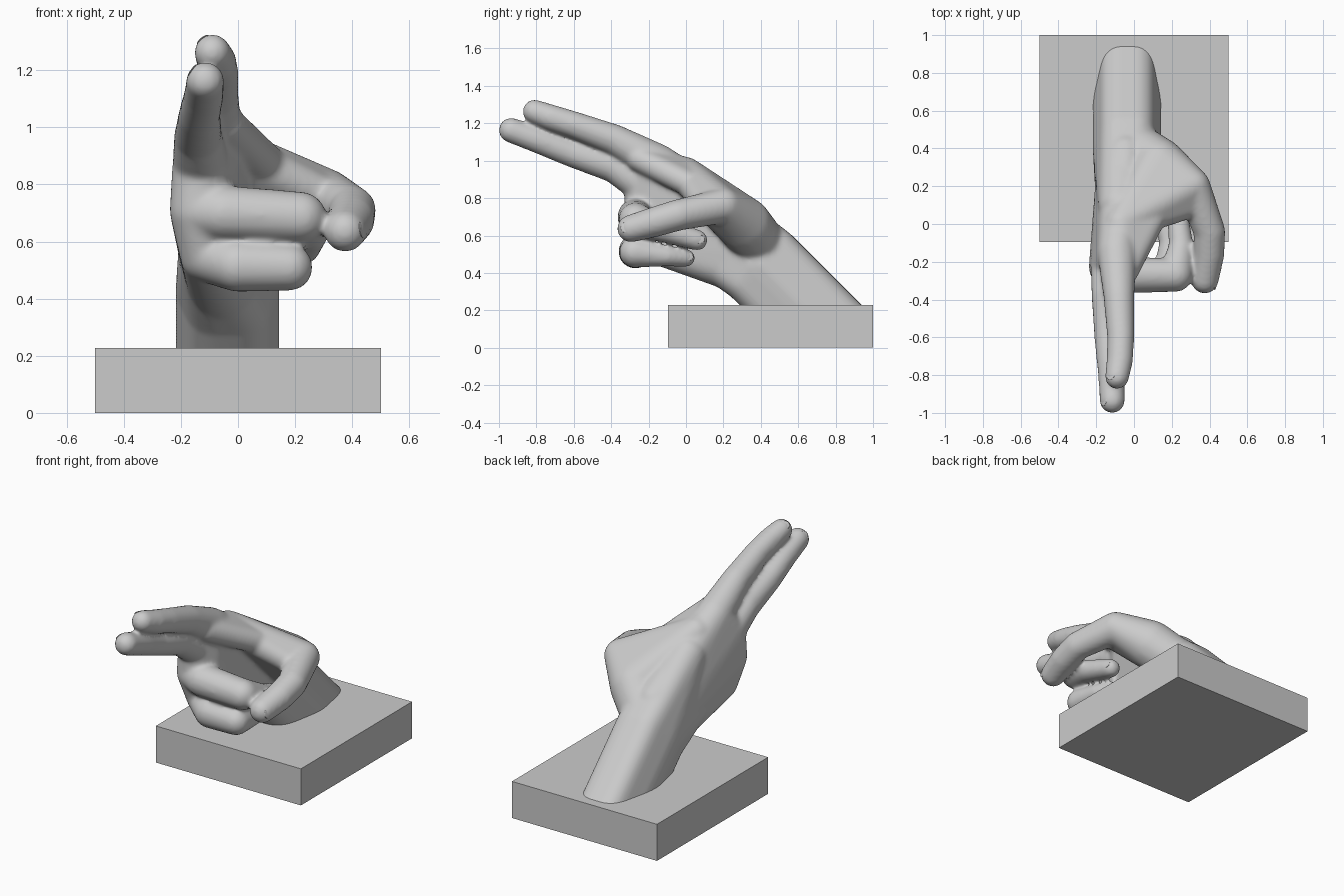
import bpy, bmesh
from mathutils import Vector, Matrix

cube = bpy.data.objects.get("Cube")
if cube:
    bpy.data.objects.remove(cube, do_unlink=True)

grey = bpy.data.materials.new("plaster_grey")
grey.use_nodes = True
grey.diffuse_color = (0.6, 0.6, 0.6, 1)
grey.node_tree.nodes["Principled BSDF"].inputs["Base Color"].default_value = (0.6, 0.6, 0.6, 1)


def add_object(name, bm):
    mesh = bpy.data.meshes.new(name)
    bm.to_mesh(mesh)
    bm.free()
    mesh.materials.append(grey)
    obj = bpy.data.objects.new(name, mesh)
    bpy.context.collection.objects.link(obj)
    return obj


def hull(target, balls, floor=None):
    """Wrap balls (x, y, z, radius) in a convex skin and add it to target."""
    bm = bmesh.new()
    for x, y, z, r in balls:
        bmesh.ops.create_icosphere(bm, subdivisions=3, radius=r,
                                   matrix=Matrix.Translation((x, y, z)))
    points = [v.co.copy() for v in bm.verts]
    bm.clear()
    for p in points:
        bm.verts.new(p)
    bmesh.ops.convex_hull(bm, input=bm.verts[:])
    loose = [v for v in bm.verts if not v.link_faces]
    bmesh.ops.delete(bm, geom=loose, context='VERTS')
    if floor is not None:
        bmesh.ops.bisect_plane(bm, geom=bm.verts[:] + bm.edges[:] + bm.faces[:],
                               plane_co=(0, 0, floor), plane_no=(0, 0, 1), clear_inner=True)
        bmesh.ops.holes_fill(bm, edges=[e for e in bm.edges if e.is_boundary], sides=0)
    bmesh.ops.recalc_face_normals(bm, faces=bm.faces[:])
    temp = bpy.data.meshes.new("temp")
    bm.to_mesh(temp)
    bm.free()
    target.from_mesh(temp)
    bpy.data.meshes.remove(temp)


def limb(target, joints):
    for a, b in zip(joints, joints[1:]):
        hull(target, [a, b])


def arm_section(y, z):
    upper = [(-0.035 + s * 0.045, y + 0.093, z + 0.093, 0.1) for s in (-1, 1)]
    lower = [(-0.035 + s * 0.04, y - 0.085, z - 0.085, 0.11) for s in (-1, 1)]
    return upper + lower + [(-0.037, y, z, 0.182)]


# Joints of each digit, from knuckle to tip
index = [(-0.09, -0.15, 0.985, 0.105), (-0.08, -0.38, 1.112, 0.082), (-0.07, -0.6, 1.192, 0.072),
         (-0.075, -0.72, 1.23, 0.07), (-0.09, -0.81, 1.263, 0.064)]
middle = [(-0.13, -0.23, 0.87, 0.1), (-0.14, -0.38, 0.965, 0.085), (-0.135, -0.62, 1.043, 0.074),
          (-0.12, -0.8, 1.113, 0.07), (-0.115, -0.935, 1.163, 0.067)]
ring = [(-0.14, -0.23, 0.71, 0.1), (-0.05, -0.27, 0.7, 0.097), (0.22, -0.27, 0.685, 0.09),
        (0.25, -0.12, 0.63, 0.066), (0.23, 0.06, 0.575, 0.056)]
little = [(-0.11, -0.19, 0.55, 0.093), (0, -0.27, 0.515, 0.092), (0.18, -0.275, 0.51, 0.082),
          (0.19, -0.1, 0.49, 0.056), (0.16, 0, 0.48, 0.049)]
thumb = [(0.31, 0.2, 0.76, 0.095), (0.4, -0.04, 0.71, 0.084), (0.397, -0.16, 0.675, 0.082),
         (0.375, -0.295, 0.637, 0.074)]
mound = (0.13, 0.31, 0.66, 0.147)
wrist_top = (-0.045, 0.36, 0.63, 0.12)
wrist_mid = (-0.04, 0.35, 0.5, 0.155)
wrist_low = (-0.04, 0.3, 0.42, 0.135)
web_root = (-0.07, 0, 0.93, 0.09)

hand_bm = bmesh.new()
# Forearm, cut off just inside the plinth
hull(hand_bm, arm_section(0.4, 0.44) + arm_section(0.9, -0.06), floor=0.17)
# Palm, and its blend into the wrist
hull(hand_bm, [wrist_top, wrist_mid, wrist_low, index[0], middle[0], ring[0], little[0]])
hull(hand_bm, arm_section(0.4, 0.44) + [(-0.08, 0.1, 0.83, 0.11), (-0.09, 0.08, 0.52, 0.11)])
# Thumb mound and the web that runs from it to the index finger
hull(hand_bm, [(0, 0.4, 0.55, 0.14), mound, thumb[0]])
hull(hand_bm, [web_root, (0.15, 0.08, 0.83, 0.065), (0.28, 0.095, 0.77, 0.07), mound, thumb[0]])
hull(hand_bm, [web_root, (-0.045, -0.25, 1.01, 0.07), (0.13, 0.09, 0.84, 0.07)])
for digit in (index, middle, ring, little, thumb):
    limb(hand_bm, digit)

# Fuse the forms into one smooth skin
hand = add_object("hand", hand_bm)
remesh = hand.modifiers.new("fuse", 'REMESH')
remesh.mode = 'VOXEL'
remesh.voxel_size = 0.011
remesh.use_smooth_shade = True
soften = hand.modifiers.new("soften", 'SMOOTH')
soften.factor = 0.5
soften.iterations = 14


def nail(name, digit, side):
    """Thin oval plate set on the outer side of a digit tip."""
    x, y, z, r = digit[-1]
    tip = Vector((x, y, z))
    along = (tip - Vector(digit[-2][:3])).normalized()
    out = Vector(side)
    out = (out - along * out.dot(along)).normalized()
    frame = Matrix((along, out.cross(along), out)).transposed().to_4x4()
    frame.translation = tip + along * r * 0.1 + out * r * 0.83
    bm = bmesh.new()
    bmesh.ops.create_uvsphere(bm, u_segments=24, v_segments=12, radius=1)
    bmesh.ops.scale(bm, vec=(r * 0.5, r * 0.42, r * 0.07), verts=bm.verts)
    bmesh.ops.transform(bm, matrix=frame, verts=bm.verts)
    for f in bm.faces:
        f.smooth = True
    add_object(name, bm)


nail("index_nail", index, (-0.6, 0, 0.8))
nail("middle_nail", middle, (-0.8, 0, 0.6))
nail("ring_nail", ring, (1, 0, 0.2))
nail("little_nail", little, (1, 0, 0.2))
nail("thumb_nail", thumb, (1, 0, 0.2))

# Plinth
plinth_bm = bmesh.new()
bmesh.ops.create_cube(plinth_bm, size=1)
bmesh.ops.scale(plinth_bm, vec=(1, 1.095, 0.228), verts=plinth_bm.verts)
bmesh.ops.translate(plinth_bm, vec=(0, 0.4525, 0.114), verts=plinth_bm.verts)
add_object("plinth", plinth_bm)
